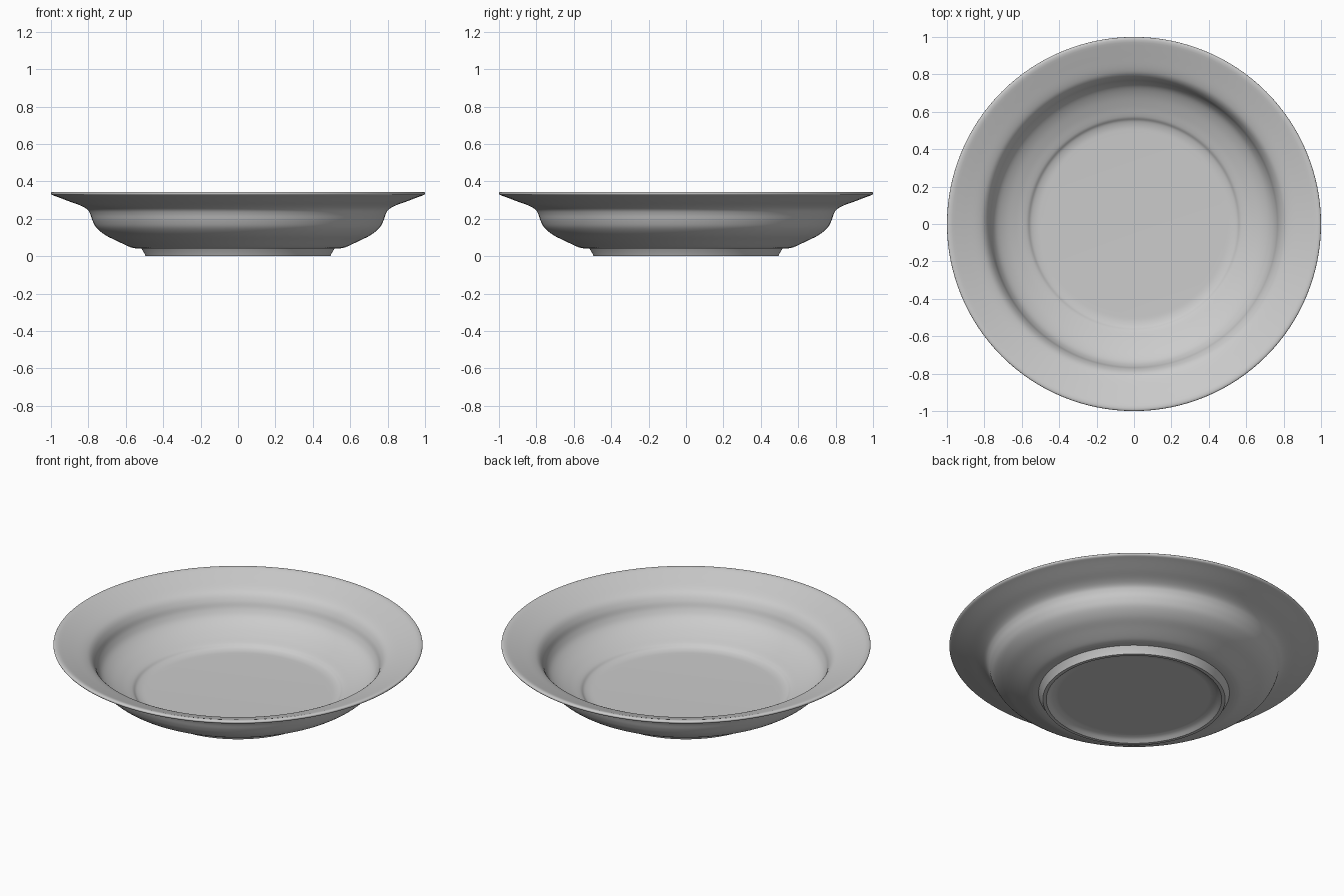
import bpy, bmesh, math
from mathutils import Vector

if "Cube" in bpy.data.objects:
    bpy.data.objects.remove(bpy.data.objects["Cube"])

SIDES = 128


def smooth(points, steps=5):
    """Catmull-Rom curve through the (radius, height) points."""
    p = [Vector(q) for q in points]
    p = [2 * p[0] - p[1]] + p + [2 * p[-1] - p[-2]]
    out = []
    for a, b, c, d in zip(p, p[1:], p[2:], p[3:]):
        for i in range(steps):
            t = i / steps
            out.append(0.5 * (2 * b + (c - a) * t + (2 * a - 5 * b + 4 * c - d) * t**2
                              + (3 * b - a - 3 * c + d) * t**3))
    return out + [p[-2]]


def lathe(name, profile):
    """Revolve a profile that starts and ends on the z axis."""
    bm = bmesh.new()
    rings = []
    for r, z in profile:
        if r < 1e-5:
            rings.append([bm.verts.new((0, 0, z))])
        else:
            rings.append([bm.verts.new((r * math.cos(2 * math.pi * i / SIDES),
                                        r * math.sin(2 * math.pi * i / SIDES), z))
                          for i in range(SIDES)])
    for lo, hi in zip(rings, rings[1:]):
        for i in range(SIDES):
            j = (i + 1) % SIDES
            quad = [lo[i % len(lo)], lo[j % len(lo)], hi[j % len(hi)], hi[i % len(hi)]]
            bm.faces.new(list(dict.fromkeys(quad)))
    bmesh.ops.recalc_face_normals(bm, faces=bm.faces)
    mesh = bpy.data.meshes.new(name)
    bm.to_mesh(mesh)
    bm.free()
    obj = bpy.data.objects.new(name, mesh)
    bpy.context.collection.objects.link(obj)
    bpy.context.view_layer.objects.active = obj
    obj.select_set(True)
    bpy.ops.object.shade_smooth_by_angle(angle=math.radians(35))
    return obj


# recessed underside and flared foot ring
foot = [(0, 0.025), (0.41, 0.025)] + smooth([(0.42, 0.025), (0.45, 0.017), (0.475, 0)], 3)
foot += [(0.494, 0), (0.502, 0.018), (0.517, 0.041)]
# outer wall sweeping up to the flared rim
outer = smooth([(0.545, 0.041), (0.58, 0.050), (0.65, 0.083), (0.71, 0.113), (0.755, 0.150),
                (0.777, 0.188), (0.79, 0.225), (0.806, 0.25), (0.84, 0.27), (0.90, 0.292),
                (0.96, 0.315), (0.988, 0.325)])
# rounded lip
lip = smooth([(0.996, 0.328), (1.0, 0.335), (0.996, 0.342), (0.985, 0.344)], 3)
# inner rim, bowl wall and step down to the flat well
inner = smooth([(0.97, 0.340), (0.90, 0.315), (0.83, 0.289), (0.797, 0.268), (0.775, 0.235),
                (0.76, 0.195), (0.735, 0.158), (0.69, 0.126), (0.63, 0.098), (0.585, 0.081),
                (0.568, 0.073), (0.55, 0.060), (0.52, 0.052), (0.48, 0.050)])
lathe("soup_plate", foot + outer + lip + inner + [(0, 0.050)])
